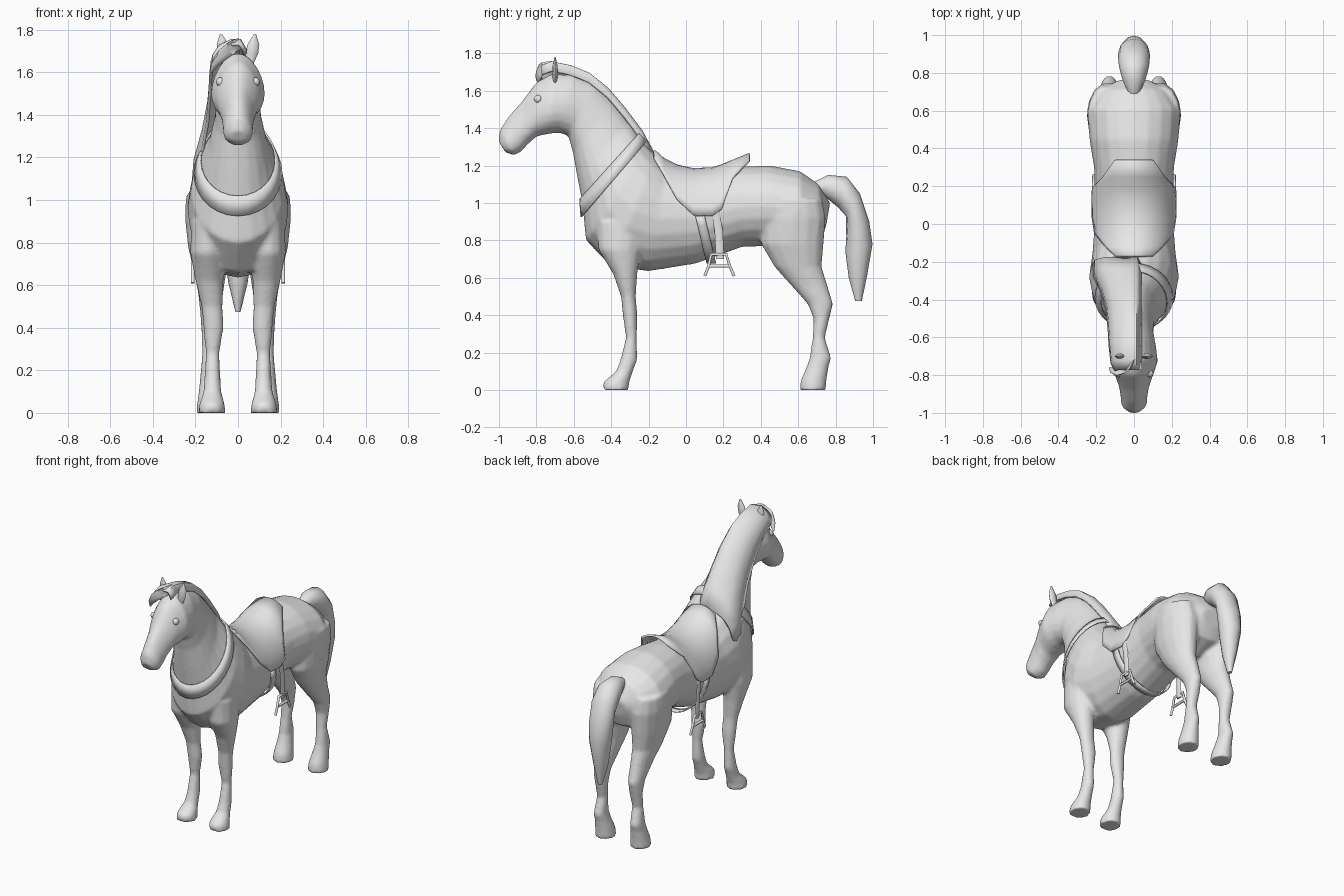
import bpy, bmesh
from math import sin, cos, pi, asin
from mathutils import Vector

cube = bpy.data.objects.get("Cube")
if cube:
    bpy.data.objects.remove(cube, do_unlink=True)

GREY = (0.8, 0.8, 0.8, 1)
mat = bpy.data.materials.new("plain_grey")
mat.use_nodes = True
mat.diffuse_color = GREY
mat.node_tree.nodes["Principled BSDF"].inputs["Base Color"].default_value = GREY


def loft(bm, rings, closed=True, caps=True):
    """Bridge a row of equal point rings."""
    rows = [[bm.verts.new(p) for p in ring] for ring in rings]
    n = len(rows[0])
    for a, b in zip(rows, rows[1:]):
        for i in range(n if closed else n - 1):
            j = (i + 1) % n
            bm.faces.new((a[i], a[j], b[j], b[i]))
    if caps:
        bm.faces.new(rows[0])
        bm.faces.new(rows[-1])


def section(top, bottom, w, egg=0, n=20):
    """Ellipse across x between two profile points (y, z)."""
    t, b = Vector((0, *top)), Vector((0, *bottom))
    mid, up = (t + b) / 2, (t - b) / 2
    ring = []
    for i in range(n):
        s, c = sin(2 * pi * i / n), cos(2 * pi * i / n)
        ring.append(mid + up * s + Vector((w * c * (1 - egg * s), 0, 0)))
    return ring


def limb(rows, side, n=14):
    """Upright rings from z, y range and x range."""
    rings = []
    for z, y0, y1, x0, x1 in rows:
        ang = [2 * pi * i / n for i in range(n)]
        rings.append([(side * ((x0 + x1) / 2 + (x1 - x0) / 2 * cos(a)),
                       (y0 + y1) / 2 + (y1 - y0) / 2 * sin(a), z) for a in ang])
    return rings


def finish(name, bm, thickness=0, angle=0.9):
    bmesh.ops.recalc_face_normals(bm, faces=bm.faces)
    me = bpy.data.meshes.new(name)
    bm.to_mesh(me)
    bm.free()
    me.materials.append(mat)
    ob = bpy.data.objects.new(name, me)
    bpy.context.collection.objects.link(ob)
    bpy.ops.object.select_all(action="DESELECT")
    ob.select_set(True)
    bpy.context.view_layer.objects.active = ob
    bpy.ops.object.shade_smooth_by_angle(angle=angle)
    if thickness:
        mod = ob.modifiers.new("thickness", "SOLIDIFY")
        mod.thickness = thickness
        mod.offset = 0
    return ob


# Body, neck and head: top point, bottom point, half width
torso = [((.77, 1.0), (.75, .88), .08), ((.71, 1.1), (.72, .8), .18),
         ((.61, 1.17), (.6, .74), .25), ((.45, 1.2), (.43, .77), .235),
         ((.3, 1.195), (.3, .765), .212), ((.05, 1.165), (.05, .675), .205),
         ((-.1, 1.2), (-.2, .635), .22), ((-.16, 1.26), (-.4, .66), .238),
         ((-.2, 1.3), (-.535, .8), .22), ((-.24, 1.345), (-.555, 1.0), .18)]
neck = [((-.3, 1.43), (-.58, 1.13), .135), ((-.38, 1.53), (-.605, 1.27), .108),
        ((-.48, 1.63), (-.63, 1.36), .1), ((-.6, 1.685), (-.68, 1.375), .115),
        ((-.72, 1.69), (-.73, 1.37), .125), ((-.8, 1.645), (-.8, 1.355), .1),
        ((-.88, 1.54), (-.85, 1.31), .078), ((-.95, 1.46), (-.88, 1.275), .07),
        ((-.995, 1.39), (-.92, 1.255), .068), ((-1.003, 1.33), (-.965, 1.27), .04)]
front_leg = [(0, -.445, -.305, .058, .188), (.04, -.445, -.303, .062, .182),
             (.1, -.375, -.283, .078, .163), (.16, -.352, -.26, .082, .158),
             (.28, -.322, -.263, .087, .152), (.4, -.338, -.26, .067, .163),
             (.5, -.348, -.268, .072, .172), (.62, -.39, -.26, .068, .2),
             (.75, -.47, -.24, .06, .225), (.9, -.48, -.22, .06, .22)]
hind_leg = [(0, .607, .748, .068, .197), (.05, .612, .752, .073, .192),
            (.12, .643, .762, .088, .182), (.17, .66, .777, .097, .178),
            (.28, .677, .743, .097, .168), (.38, .682, .767, .088, .172),
            (.46, .65, .787, .083, .177), (.56, .56, .757, .07, .187),
            (.66, .47, .727, .055, .207), (.78, .4, .738, .04, .235),
            (.92, .4, .75, .03, .25), (1.02, .42, .73, .05, .245)]
bm = bmesh.new()
loft(bm, [section(*r) for r in torso] + [section(*r, egg=.2) for r in neck])
for side in (1, -1):
    loft(bm, limb(front_leg, side))
    loft(bm, limb(hind_leg, side))
body = finish("body", bm)
mod = body.modifiers.new("merge", "REMESH")
mod.mode = "VOXEL"
mod.voxel_size = .012
mod.use_smooth_shade = True
mod = body.modifiers.new("soften", "SMOOTH")
mod.iterations = 4

# Tail
tail = [((.68, 1.11), (.71, 1.05), .03), ((.76, 1.15), (.76, 1.02), .06),
        ((.86, 1.14), (.81, .98), .08), ((.93, 1.05), (.855, .93), .085),
        ((.98, .9), (.857, .82), .08), ((.997, .78), (.852, .74), .068),
        ((.97, .62), (.87, .6), .045), ((.94, .475), (.905, .475), .012)]
bm = bmesh.new()
loft(bm, [section(*r, n=12) for r in tail])
finish("tail", bm)

# Mane draped over one side: crest y, crest z, half width, drop
mane = [(-.18, 1.275, .19, .2), (-.24, 1.385, .19, .33), (-.33, 1.505, .15, .29),
        (-.42, 1.61, .125, .25), (-.52, 1.69, .115, .2), (-.62, 1.73, .11, .14),
        (-.72, 1.75, .1, .11), (-.77, 1.73, .08, .07)]
bm = bmesh.new()
loft(bm, [[(.035, y, z - .045), (.01, y, z), (-.03, y, z), (-.75 * w - .01, y, z - .25 * d),
           (-w - .012, y - .05 * d, z - .6 * d), (-1.05 * w - .012, y - .15 * d, z - d)]
          for y, z, w, d in mane], closed=False, caps=False)
finish("mane", bm, .015)

# Forelock swept to one side
lock = [(0, -.72, 1.73, .03), (-.03, -.775, 1.715, .035),
        (-.075, -.79, 1.68, .032), (-.11, -.775, 1.64, .022), (-.13, -.76, 1.595, .005)]
bm = bmesh.new()
loft(bm, [[(x + r * .7 * cos(a), y + r * .5 * cos(a), z + r * sin(a))
           for a in (i * pi / 4 for i in range(8))] for x, y, z, r in lock])
finish("forelock", bm)

for side, label in ((1, "left"), (-1, "right")):
    # Ear
    bm = bmesh.new()
    ear = [(1.64, .055, .018), (1.69, .065, .03), (1.73, .072, .028), (1.78, .08, .005)]
    loft(bm, limb([(z, -.7 - r * .5, -.7 + r * .5, x - r, x + r) for z, x, r in ear], side, 8))
    finish(label + "_ear", bm)

    # Eye
    bm = bmesh.new()
    bmesh.ops.create_uvsphere(bm, u_segments=12, v_segments=8, radius=.022)
    bmesh.ops.translate(bm, verts=bm.verts, vec=(side * .081, -.79, 1.555))
    finish(label + "_eye", bm)

    # Stirrup leather
    bm = bmesh.new()
    loft(bm, limb([(z, y - .022, y + .022, x - .006, x + .006) for z, y, x in
                   ((.97, .155, .212), (.85, .175, .213), (.7, .182, .212))], side, 8))
    finish(label + "_stirrup_leather", bm)

    # Stirrup frame with tread bar
    cu = bpy.data.curves.new(label + "_stirrup", "CURVE")
    cu.dimensions = "3D"
    cu.bevel_depth = .009
    cu.bevel_resolution = 1
    cu.use_fill_caps = True
    for path in ([(.1, .61), (.12, .66), (.135, .725), (.215, .725), (.235, .66), (.257, .61)],
                 [(.12, .662), (.235, .662)]):
        sp = cu.splines.new("POLY")
        sp.points.add(len(path) - 1)
        for p, (y, z) in zip(sp.points, path):
            p.co = (side * .213, y, z, 1)
    cu.materials.append(mat)
    bpy.context.collection.objects.link(bpy.data.objects.new(label + "_stirrup", cu))

# Saddle draped across the back: y, top z, flap bottom z
saddle = [(-.17, 1.28, 1.24), (-.12, 1.235, 1.15), (-.05, 1.2, 1.02), (.04, 1.18, .935),
          (.14, 1.185, .93), (.19, 1.2, .965), (.25, 1.225, 1.13), (.34, 1.262, 1.225)]
bm = bmesh.new()
rows = []
for y, top, low in saddle:
    h = top - .92
    a = asin((low - .92) / h)
    rows.append([(.22 * cos(t), y, .92 + h * sin(t))
                 for t in (a + (pi - 2 * a) * i / 16 for i in range(17))])
loft(bm, rows, closed=False, caps=False)
finish("saddle", bm, .012)

# Girth strap under the belly
bm = bmesh.new()
loft(bm, [[(.212 * cos(t), y - .06 * sin(t), .93 + .25 * sin(t))
           for t in (pi + pi * i / 16 for i in range(17))] for y in (.05, .1)],
     closed=False, caps=False)
finish("girth", bm, .008)

# Breast collar around the base of the neck
bm = bmesh.new()
loft(bm, [section((-.25, 1.375), (-.567, 1.02), .176, .05, 28),
          section((-.21, 1.33), (-.56, .925), .205, .02, 28)], caps=False)
finish("breast_collar", bm, .008)
